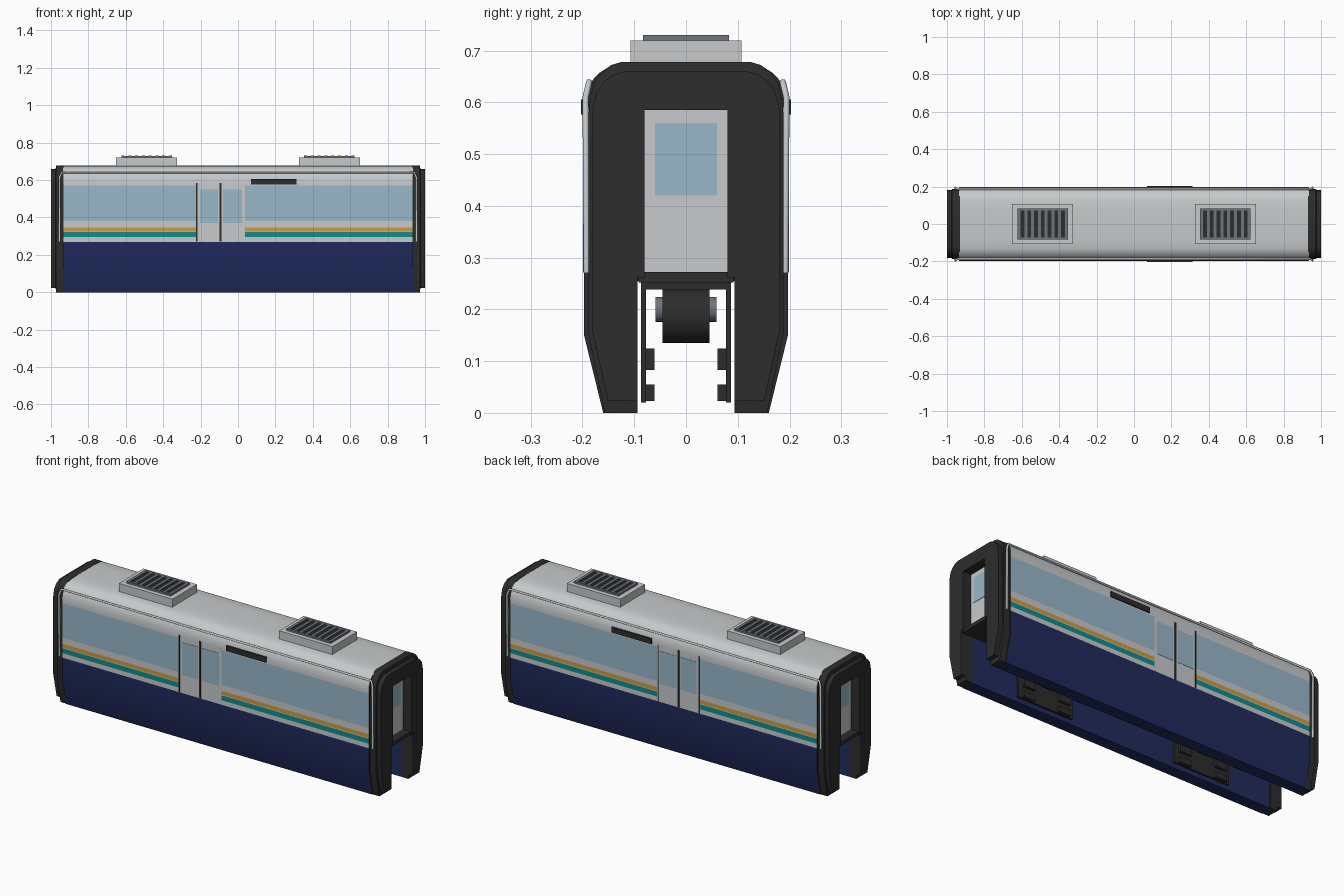
import bpy, bmesh, math
from mathutils import Matrix

if "Cube" in bpy.data.objects:
    bpy.data.objects.remove(bpy.data.objects["Cube"])

COLORS = {
    "light_grey": (0.57, 0.59, 0.60), "navy": (0.0145, 0.0235, 0.11),
    "charcoal": (0.026, 0.026, 0.026), "glass_blue": (0.32, 0.48, 0.585),
    "orange": (0.64, 0.33, 0.045), "teal": (0.006, 0.26, 0.26),
    "mid_grey": (0.16, 0.178, 0.205),
}
MATS = {}
for n, c in COLORS.items():
    MATS[n] = bpy.data.materials.new(n)
    MATS[n].diffuse_color = (*c, 1)


def finish(name, bm, mats):
    bmesh.ops.recalc_face_normals(bm, faces=bm.faces)
    me = bpy.data.meshes.new(name)
    bm.to_mesh(me)
    bm.free()
    for m in mats:
        me.materials.append(MATS[m])
    ob = bpy.data.objects.new(name, me)
    bpy.context.collection.objects.link(ob)
    return ob


def box(name, x, y, z, mat):
    """Box from (min, max) ranges."""
    bm = bmesh.new()
    bmesh.ops.create_cube(bm, size=1)
    for v in bm.verts:
        v.co = [r[0] if c < 0 else r[1] for c, r in zip(v.co, (x, y, z))]
    return finish(name, bm, [mat])


def sym(a, b, s):
    """Range a..b reflected to side s."""
    return (a, b) if s > 0 else (-b, -a)


def wheel(name, loc, r, w, mat):
    bm = bmesh.new()
    bmesh.ops.create_cone(bm, cap_ends=True, segments=28, radius1=r, radius2=r, depth=w,
                          matrix=Matrix.Translation(loc) @ Matrix.Rotation(math.pi / 2, 4, 'X'))
    return finish(name, bm, [mat])


def loft(name, sections, mats, rule=None):
    """Skin closed (y, z) profiles placed at x stations, with end caps."""
    bm = bmesh.new()
    rings = [[bm.verts.new((x, y, z)) for y, z in pts] for x, pts in sections]
    for a, b in zip(rings, rings[1:]):
        for i in range(len(a)):
            j = (i + 1) % len(a)
            f = bm.faces.new((a[i], a[j], b[j], b[i]))
            if rule:
                f.material_index = mats.index(rule(f.calc_center_median()))
    for r in (rings[0], rings[-1]):
        f = bm.faces.new(r)
        if rule:
            f.material_index = mats.index("charcoal")
    return finish(name, bm, mats)


def both(half):
    return half + [(-y, z) for y, z in reversed(half)]


def smooth(ob, angle=30):
    bpy.ops.object.select_all(action='DESELECT')
    ob.select_set(True)
    bpy.context.view_layer.objects.active = ob
    bpy.ops.object.shade_smooth_by_angle(angle=math.radians(angle))


# Car body: saddle-shaped section, coloured by height bands
BANDS = [(0.27, "navy"), (0.295, "light_grey"), (0.322, "teal"), (0.326, "light_grey"),
         (0.347, "orange"), (0.38, "light_grey"), (0.57, "glass_blue")]
DOOR = (-0.22, 0.035)
ROOF = [(0.197, 0.59), (0.194, 0.61), (0.188, 0.63), (0.179, 0.645),
        (0.166, 0.658), (0.15, 0.668), (0.13, 0.674), (0.08, 0.677)]
body_half = [(0.095, 0.255), (0.095, 0), (0.16, 0), (0.197, 0.15)]
body_half += [(0.197, z) for z, _ in BANDS] + ROOF


def body_rule(c):
    if abs(c.y) < 0.01 and c.z < 0.3:
        return "charcoal"
    if c.z > 0.27 and DOOR[0] < c.x < DOOR[1]:
        return "light_grey"
    return next((m for z, m in BANDS if c.z < z), "light_grey")


body = loft("car_body", [(x, both(body_half)) for x in (-0.935, *DOOR, 0.935)],
            ["light_grey", "navy", "charcoal", "glass_blue", "orange", "teal"], body_rule)
smooth(body)

# End gangway frames: stepped section with doorway above the beam channel
outer = [(0.157, 0), (0.188, 0.15), (0.188, 0.58), (0.185, 0.61), (0.178, 0.637),
         (0.163, 0.658), (0.145, 0.672), (0.125, 0.678)]
inner = [(0.08, 0.585), (0.08, 0.262), (0.094, 0.262)]
full = both(inner + [(0.094, 0)] + outer)
shrunk = both(inner + [(0.094, 0.023)] +
              [(y - 0.006, 0.023 + z * 0.637 / 0.678) for y, z in outer])
for s, side in ((1, "right"), (-1, "left")):
    smooth(loft(f"{side}_end_frame", [(s * 0.93, full), (s * 0.972, full),
                                      (s * 0.975, shrunk), (s * 1.0, shrunk)], ["charcoal"]))
    box(f"{side}_threshold", sym(0.93, 0.995, s), (-0.092, 0.092), (0.252, 0.272), "charcoal")
    box(f"{side}_end_door", sym(0.93, 0.95, s), (-0.08, 0.08), (0.27, 0.586), "light_grey")
    box(f"{side}_end_door_glass", sym(0.948, 0.952, s), (-0.06, 0.06), (0.42, 0.56), "glass_blue")

# Side doors, signs and rails on both long sides
for s, side in ((-1, "front"), (1, "back")):
    for i, x in enumerate(((-0.203, -0.106), (-0.08, 0.022))):
        box(f"{side}_door_glass_{i}", x, sym(0.19, 0.1985, s), (0.37, 0.55), "glass_blue")
    for i, (x, w) in enumerate(((-0.22, 0.004), (-0.093, 0.005))):
        box(f"{side}_door_seam_{i}", (x - w, x + w), sym(0.19, 0.199, s), (0.272, 0.585), "charcoal")
    box(f"{side}_door_edge", (0.031, 0.038), sym(0.19, 0.199, s), (0.272, 0.58), "light_grey")
    box(f"{side}_sign", (0.07, 0.312), sym(0.185, 0.203, s), (0.577, 0.606), "charcoal")

    # Gutter rail running along the roof edge and down each end
    path = [(-0.955, 0.192, 0.27), (-0.955, 0.194, 0.61), (-0.943, 0.187, 0.64)]
    path += [(-x, y, z) for x, y, z in reversed(path)]
    cu = bpy.data.curves.new(f"{side}_gutter_rail", 'CURVE')
    cu.dimensions = '3D'
    cu.bevel_depth = 0.006
    cu.bevel_resolution = 2
    cu.use_fill_caps = True
    sp = cu.splines.new('POLY')
    sp.points.add(len(path) - 1)
    for p, (x, y, z) in zip(sp.points, path):
        p.co = (x, s * y, z, 1)
    cu.materials.append(MATS["light_grey"])
    rail = bpy.data.objects.new(f"{side}_gutter_rail", cu)
    bpy.context.collection.objects.link(rail)
    bpy.ops.object.select_all(action='DESELECT')
    rail.select_set(True)
    bpy.context.view_layer.objects.active = rail
    bpy.ops.object.convert(target='MESH')

for cx, end in ((0.488, "right"), (-0.488, "left")):
    # Roof units with slatted grille
    box(f"{end}_roof_unit", (cx - 0.163, cx + 0.163), (-0.107, 0.107), (0.66, 0.72), "light_grey")
    box(f"{end}_grille_base", (cx - 0.13, cx + 0.13), (-0.08, 0.08), (0.715, 0.724), "charcoal")
    for i in range(8):
        x = cx - 0.135 + i * 0.0363
        box(f"{end}_grille_bar_{i}", (x, x + 0.016), (-0.083, 0.083), (0.718, 0.73), "mid_grey")
    for s in (-1, 1):
        box(f"{end}_grille_edge_{s}", (cx - 0.135, cx + 0.135), sym(0.071, 0.083, s),
            (0.718, 0.7295), "mid_grey")

    # Bogie straddling the beam: top plate, side plates, guide rollers, running wheels
    box(f"{end}_bogie_top", (cx - 0.17, cx + 0.17), (-0.087, 0.087), (0.238, 0.256), "charcoal")
    for s in (-1, 1):
        box(f"{end}_bogie_plate_{s}", (cx - 0.17, cx + 0.17), sym(0.077, 0.087, s),
            (0.02, 0.24), "charcoal")
        for dx in (-0.11, 0.11):
            for z in ((0.083, 0.124), (0.023, 0.055)):
                box(f"{end}_guide_roller", (cx + dx - 0.035, cx + dx + 0.035),
                    sym(0.061, 0.08, s), z, "charcoal")
    for dx in (-0.09, 0.09):
        smooth(wheel(f"{end}_running_wheel", (cx + dx, 0, 0.188), 0.053, 0.09, "charcoal"))
        smooth(wheel(f"{end}_wheel_hub", (cx + dx, 0, 0.2), 0.024, 0.118, "mid_grey"))

for m in bpy.data.materials:
    if m.users and not m.is_grease_pencil:
        m.use_nodes = True
        m.node_tree.nodes["Principled BSDF"].inputs["Base Color"].default_value = m.diffuse_color
